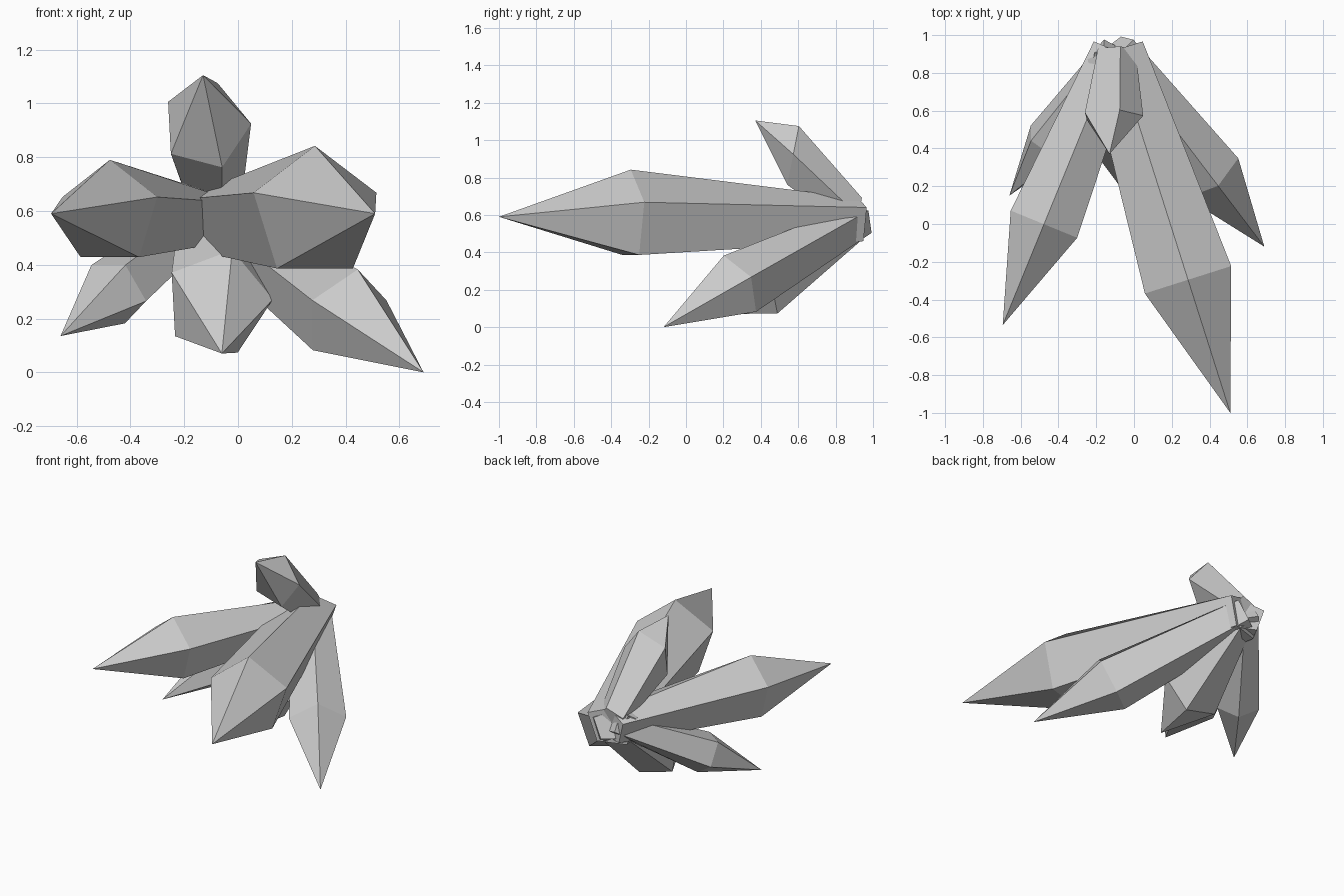
import bpy, bmesh
from math import sin, cos, radians
from mathutils import Vector

if "Cube" in bpy.data.objects:
    bpy.data.objects.remove(bpy.data.objects["Cube"])

ROOT = Vector((-0.10, 0.92, 0.59))   # common point every crystal grows from
SIDES = 5
SHOULDER = 0.633                     # position of the widest ring along the length
BASE = 0.64                          # base width relative to the shoulder


def crystal(name, tip, radius, roll=0, normal=None):
    """Five-sided crystal: narrow base, wider shoulder, pointed tip."""
    tip = Vector(tip)
    axis = tip - ROOT
    n = Vector(normal or axis).normalized()
    side = Vector((0, 0, 1)).cross(n).normalized()
    up = n.cross(side)
    bm = bmesh.new()

    def ring(centre, r, flatten=1.0):
        verts = []
        for i in range(SIDES):
            a = radians(90 + roll + 360 * i / SIDES)
            k = r * (flatten if i == 0 else 1.0)
            verts.append(bm.verts.new(centre + side * k * cos(a) + up * k * sin(a)))
        return verts

    base = ring(ROOT, radius * BASE, 0.62)
    shoulder = ring(ROOT + axis * SHOULDER, radius)
    point = bm.verts.new(tip)
    bm.faces.new(base)
    for i in range(SIDES):
        j = (i + 1) % SIDES
        bm.faces.new((base[i], base[j], shoulder[j], shoulder[i]))
        bm.faces.new((shoulder[i], shoulder[j], point))
    bmesh.ops.recalc_face_normals(bm, faces=bm.faces)
    mesh = bpy.data.meshes.new(name)
    bm.to_mesh(mesh)
    bm.free()
    obj = bpy.data.objects.new(name, mesh)
    bpy.context.collection.objects.link(obj)
    return obj


# Two large crystals reaching forward
crystal("large_right_crystal", (0.51, -1.0, 0.59), 0.252)
crystal("large_left_crystal", (-0.695, -0.535, 0.59), 0.20)

# Lower pair angled down and outward
crystal("lower_right_crystal", (0.69, -0.12, 0.0), 0.182)
crystal("lower_left_crystal", (-0.66, 0.15, 0.135), 0.133, roll=180)

# Short stout crystals above and below, with slanted shoulders
crystal("bottom_crystal", (-0.06, 0.18, 0.07), 0.205, roll=129, normal=(0, -1, -0.2))
crystal("top_crystal", (-0.13, 0.37, 1.105), 0.168, roll=129, normal=(0, -1, 0.2))
